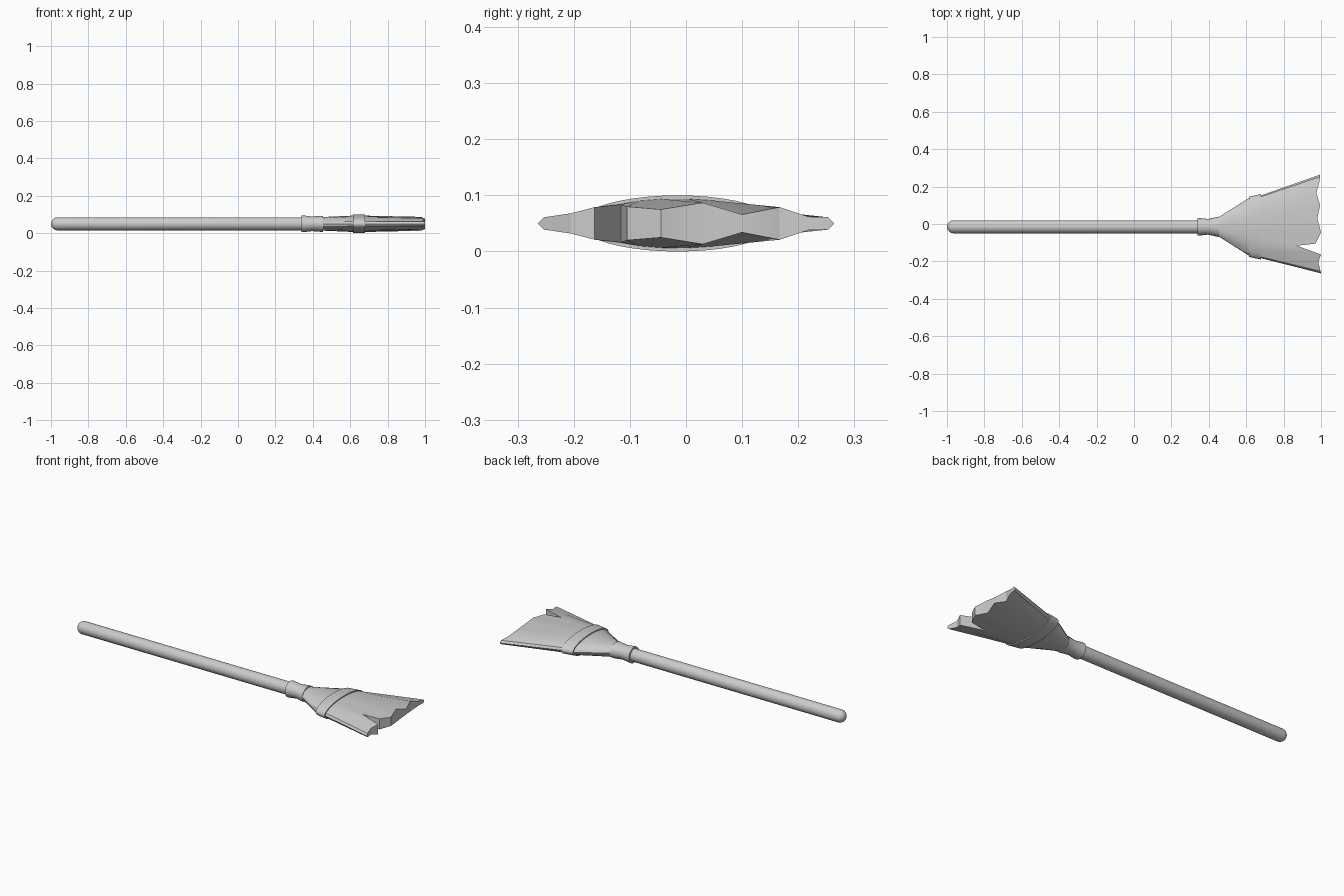
import bpy, bmesh, math

if "Cube" in bpy.data.objects:
    bpy.data.objects.remove(bpy.data.objects["Cube"])

CY, CZ = -0.015, 0.05      # axis of the broom, running along x


def finish(bm, name, angle=35):
    bmesh.ops.remove_doubles(bm, verts=bm.verts, dist=1e-5)
    bmesh.ops.recalc_face_normals(bm, faces=bm.faces)
    me = bpy.data.meshes.new(name)
    bm.to_mesh(me)
    bm.free()
    ob = bpy.data.objects.new(name, me)
    bpy.context.collection.objects.link(ob)
    bpy.ops.object.select_all(action='DESELECT')
    ob.select_set(True)
    bpy.context.view_layer.objects.active = ob
    bpy.ops.object.shade_smooth_by_angle(angle=math.radians(angle))
    return ob


def loft(name, sections, segs=24):
    """Closed elliptical loft along x; sections are (x, half width, half height)."""
    bm = bmesh.new()
    rings = []
    for x, a, b in sections:
        rings.append([bm.verts.new((x, CY + a * math.cos(i * math.tau / segs),
                                    CZ + b * math.sin(i * math.tau / segs)))
                      for i in range(segs)])
    for r, q in zip(rings, rings[1:]):
        for i in range(segs):
            j = (i + 1) % segs
            bm.faces.new((r[i], r[j], q[j], q[i]))
    bm.faces.new(rings[0])
    bm.faces.new(rings[-1])
    return finish(bm, name)


# handle with a rounded free end
R = 0.035
dome = [(-1 + R * (1 - math.cos(t)), R * math.sin(t), R * math.sin(t))
        for t in (math.radians(d) for d in (4, 20, 38, 56, 74, 90))]
loft("handle", dome + [(0.42, R, R)])

# waisted collar and the band round the bristles
loft("collar", [(0.34, 0.047, 0.045), (0.35, 0.047, 0.045), (0.395, 0.042, 0.039),
                (0.445, 0.053, 0.043), (0.455, 0.054, 0.043)])
loft("band", [(0.615, 0.161, 0.05), (0.68, 0.175, 0.05)], 40)

# bristle head: ragged tip as (x, y, half thickness), with one deep split
tip = [(1.0, -0.264, 0.0), (0.998, -0.253, 0.011), (0.985, -0.205, 0.018),
       (1.0, -0.163, 0.029), (0.87, -0.116, 0.034), (0.97, -0.105, 0.03),
       (1.0, -0.045, 0.025), (0.98, 0.03, 0.037), (0.995, 0.10, 0.016),
       (0.975, 0.167, 0.029), (0.99, 0.218, 0.012), (0.995, 0.253, 0.011),
       (0.995, 0.264, 0.0)]
bm = bmesh.new()
rows = []
for sign in (1, -1):
    grid = []
    for x, a, b in [(0.44, 0.044, 0.036), (0.615, 0.154, 0.044), (0.68, 0.168, 0.044)]:
        row = []
        for _, y, _h in tip:
            s = y / 0.264
            row.append(bm.verts.new((x, CY + a * s,
                                     CZ + sign * b * math.sqrt(max(0, 1 - s * s)))))
        grid.append(row)
    grid.append([bm.verts.new((x, y, CZ + sign * h)) for x, y, h in tip])
    for r, q in zip(grid, grid[1:]):
        for i in range(len(tip) - 1):
            bm.faces.new((r[i], r[i + 1], q[i + 1], q[i]))
    rows.append(grid)
# close the collar end and the ragged end between upper and lower shells
for k in (0, -1):
    up, lo = rows[0][k], rows[1][k]
    for i in range(len(tip) - 1):
        bm.faces.new((up[i], up[i + 1], lo[i + 1], lo[i]))
finish(bm, "bristles", 30)
